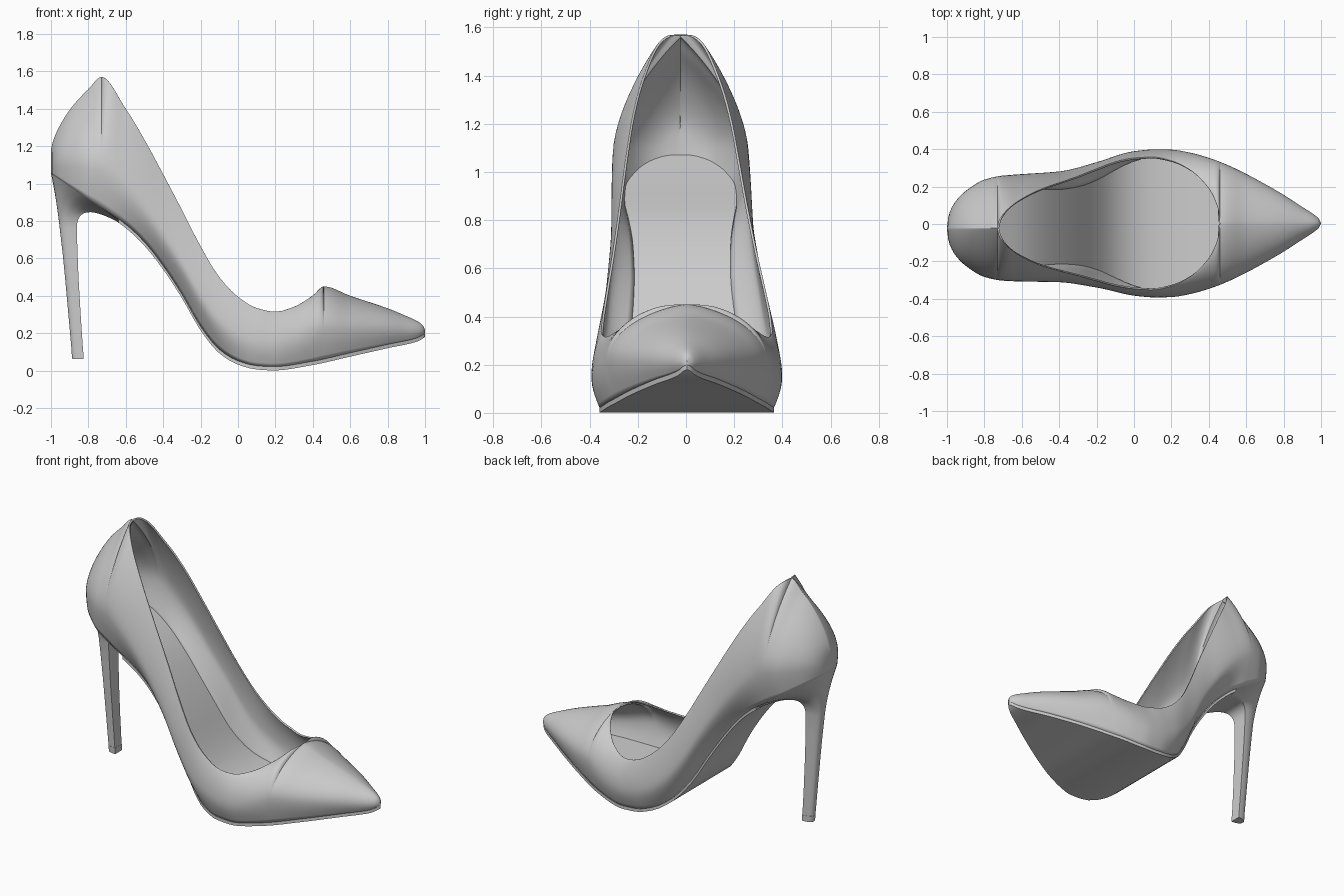
import bpy, bmesh, math
from math import sin, cos, pi

if "Cube" in bpy.data.objects:
    bpy.data.objects.remove(bpy.data.objects["Cube"])


def curve(*pairs):
    """Smooth monotone interpolation through (x, value) points."""
    xs, vs = [p[0] for p in pairs], [p[1] for p in pairs]
    n = len(xs)
    d = [(vs[i + 1] - vs[i]) / (xs[i + 1] - xs[i]) for i in range(n - 1)]
    m = [d[0]] + [0 if a * b <= 0 else 2 * a * b / (a + b)
                  for a, b in zip(d, d[1:])] + [d[-1]]

    def f(x):
        x = min(max(x, xs[0]), xs[-1])
        i = next((k for k in range(n - 1) if x <= xs[k + 1]), n - 2)
        h = xs[i + 1] - xs[i]
        t = (x - xs[i]) / h
        return (vs[i] * (1 + 2 * t) * (1 - t) ** 2 + h * m[i] * t * (1 - t) ** 2
                + vs[i + 1] * t * t * (3 - 2 * t) + h * m[i + 1] * t * t * (t - 1))
    return f


def spaced(a, b, n):
    """Stations packed toward both ends."""
    return [a + (b - a) * (1 - cos(pi * i / n)) / 2 for i in range(n + 1)]


def finish(name, verts, faces, angle=35, recalc=True):
    me = bpy.data.meshes.new(name)
    me.from_pydata(verts, [], faces)
    bm = bmesh.new()
    bm.from_mesh(me)
    bmesh.ops.remove_doubles(bm, verts=bm.verts, dist=0.0004)
    if recalc:
        bmesh.ops.recalc_face_normals(bm, faces=bm.faces)
    bm.to_mesh(me)
    bm.free()
    ob = bpy.data.objects.new(name, me)
    bpy.context.collection.objects.link(ob)
    bpy.ops.object.select_all(action='DESELECT')
    ob.select_set(True)
    bpy.context.view_layer.objects.active = ob
    bpy.ops.object.shade_smooth_by_angle(angle=math.radians(angle))
    return ob


def skin(rings):
    """Join equal closed rings into a capped tube."""
    n = len(rings[0])
    verts = [p for r in rings for p in r]
    faces = [(k * n + i, k * n + (i + 1) % n, (k + 1) * n + (i + 1) % n, (k + 1) * n + i)
             for k in range(len(rings) - 1) for i in range(n)]
    faces += [tuple(range(n)), tuple(range(len(verts) - n, len(verts)))]
    return verts, faces


# Lines of the shoe along its length
BACK, OPEN0, OPEN1, TOE = -1.0, -0.73, 0.46, 1.0
mid_y = curve((-1, -.024), (-.7, -.022), (-.4, -.015), (0, .003), (1, .004))
wide = curve((-1, 0), (-.995, .05), (-.98, .1), (-.95, .15), (-.9, .2), (-.8, .26), (-.7, .281),
             (-.6, .287), (-.4, .296), (-.2, .335), (0, .386), (.12, .396), (.2, .394),
             (.3, .378), (.4, .35), (.5, .312), (.6, .264), (.7, .21), (.8, .152),
             (.9, .087), (.96, .048), (.99, .022), (1, 0))
base = curve((-1, 0), (-.995, .045), (-.98, .09), (-.95, .14), (-.9, .187), (-.8, .232), (-.7, .236),
             (-.6, .222), (-.5, .207), (-.4, .202), (-.3, .212), (-.2, .242), (-.1, .292),
             (0, .338), (.1, .36), (.2, .362), (.3, .345), (.4, .316), (.5, .277), (.6, .232),
             (.7, .182), (.8, .128), (.9, .07), (.96, .036), (.99, .015), (1, 0))
low = curve((-1, 1.055), (-.9, .985), (-.8, .917), (-.7, .852), (-.6, .782), (-.5, .687),
            (-.4, .56), (-.3, .408), (-.2, .235), (-.1, .113), (0, .052), (.1, .026),
            (.19, .021), (.4, .05), (.6, .095), (.8, .14), (.96, .176), (1, .2))
top = curve((-1, 1.18), (-.99, 1.225), (-.95, 1.315), (-.88, 1.42), (-.8, 1.505), (-.73, 1.57),
            (-.6, 1.4), (-.5, 1.235), (-.4, 1.05), (-.3, .86), (-.2, .665), (-.1, .5),
            (0, .395), (.1, .335), (.2, .315), (.3, .342), (.4, .402), (.46, .45),
            (.6, .4), (.8, .333), (.9, .292), (.96, .264), (.99, .24), (1, .215))
gap = curve((-.73, 0), (-.725, .03), (-.71, .06), (-.67, .105), (-.6, .155), (-.5, .203), (-.4, .236),
            (-.3, .266), (-.2, .3), (-.1, .332), (0, .35), (.1, .355), (.2, .335),
            (.3, .285), (.4, .185), (.44, .105), (.455, .05), (.46, 0))
belly = curve((-1, .3), (-.6, .34), (.1, .42), (1, .38))
power = curve((-1, 1.8), (-.7, 1.6), (-.2, 1.7), (.4, 2), (1, 2))
soft = curve((-1, .8), (-.73, .95), (-.2, 1), (.3, .8), (.46, .68), (1, .55))

# Upper: thin shell, closed at heel counter and toe, open between
stations = (spaced(BACK, OPEN0, 20)[:-1] + spaced(OPEN0, OPEN1, 56)[:-1]
            + spaced(OPEN1, TOE, 32))
LOW, HIGH = 7, 18


def wall(x, side):
    w, b, z0, z1 = wide(x), base(x), low(x), top(x)
    g = gap(x) if OPEN0 < x < OPEN1 else 0
    zm = z0 + (z1 - z0) * belly(x)
    pts = []
    for k in range(LOW):
        u = k / LOW
        pts.append((b + (w - b) * sin(u * pi / 2), z0 + (zm - z0) * u))
    for k in range(HIGH + 1):
        v = sin(k / HIGH * pi / 2)
        pts.append((g + (w - g) * max(0, 1 - v ** power(x)) ** soft(x), zm + (z1 - zm) * v))
    return [(x, mid_y(x) + side * y, z) for y, z in pts]


verts, faces = [], []
rows = LOW + HIGH + 1
for side in (1, -1):
    start = len(verts)
    for x in stations:
        verts += wall(x, side)
    for i in range(len(stations) - 1):
        for j in range(rows - 1):
            a = start + i * rows + j
            q = (a, a + rows, a + rows + 1, a + 1)
            faces.append(q if side < 0 else q[::-1])
upper = finish("upper", verts, faces, 50, recalc=False)
shell = upper.modifiers.new("thickness", 'SOLIDIFY')
shell.thickness = 0.01
shell.offset = -1


# Sole and insole: slabs following the lower line
def slab(name, x0, x1, dz_top, dz_low, scale):
    rings = []
    for x in spaced(x0, x1, 70):
        y, w, z = mid_y(x), base(x) * scale, low(x)
        rings.append([(x, y - w, z + dz_low), (x, y + w, z + dz_low),
                      (x, y + w, z + dz_top), (x, y - w, z + dz_top)])
    return finish(name, *skin(rings))


slab("sole", -0.64, 1.0, 0.0, -0.02, 1.0)
slab("insole", -0.985, 0.97, 0.025, 0.0, 0.985)

# Heel: seat outline flaring down into a slim D-shaped stem
ARC, FLAT, FRONT = 40, 10, -0.55


def outline(front, back, half, z):
    """Rounded back arc plus straight breast edge."""
    pts = []
    for i in range(ARC + 1):
        t = pi * i / ARC
        x = front - (front - back) * sin(t)
        c = cos(t)
        pts.append((x, half(x, c), z(x)))
    a, b = pts[-1], pts[0]
    for i in range(1, FLAT):
        pts.append(tuple(p + (q - p) * i / FLAT for p, q in zip(a, b)))
    return pts


def stem(front, back, width, z):
    return outline(front, back,
                   lambda x, c: -.023 + math.copysign(abs(c) ** .7, c) * width,
                   lambda x: z)


seat = outline(FRONT, BACK, lambda x, c: mid_y(x) + math.copysign(base(x), c), low)
neck = stem(-.862, -.953, .05, .76)
rings = []
for k in range(15):
    t = k / 14
    ring = []
    for p, q in zip(seat, neck):
        f = (p[0] - BACK) / (FRONT - BACK)
        c = (q[0] - .015 * (1 - f), -.023 + (q[1] + .023) * 1.4, .90 + .045 * f)
        ring.append(tuple((1 - t) ** 2 * a + 2 * t * (1 - t) * m + t * t * b
                          for a, m, b in zip(p, c, q)))
    rings.append(ring)
rings += [stem(-.858, -.938, .046, .63), stem(-.853, -.925, .042, .5),
          stem(-.84, -.905, .037, .28), stem(-.828, -.889, .034, .1)]
finish("heel", *skin(rings), angle=40)

# Heel tip: small cap under the stem
finish("heel_tip", *skin([stem(-.827, -.89, .035, .1), stem(-.825, -.886, .034, .062)]), angle=40)
